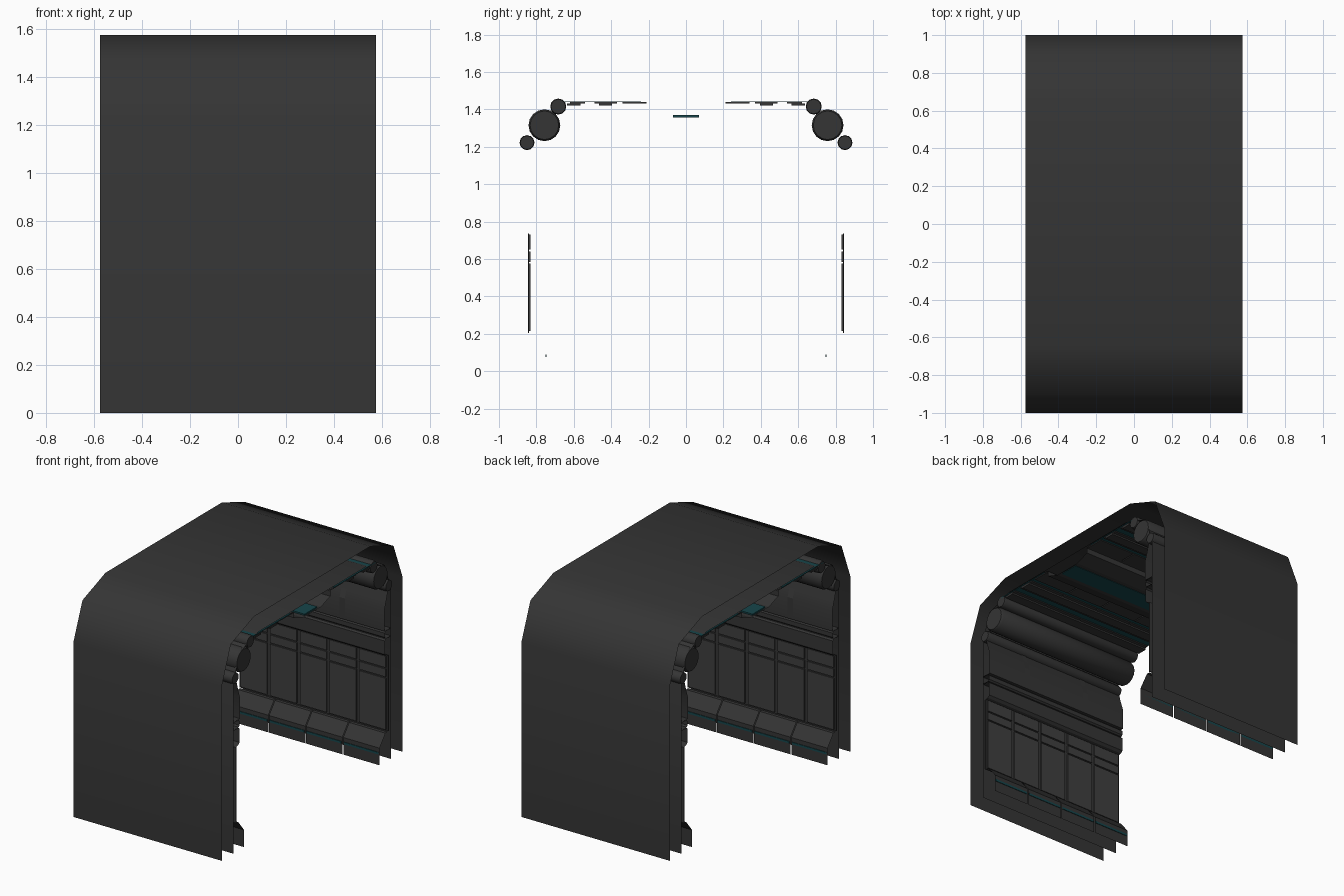
import bpy, bmesh, math

if "Cube" in bpy.data.objects:
    bpy.data.objects.remove(bpy.data.objects["Cube"])

HALF = 0.575


def material(name, rgb):
    m = bpy.data.materials.new(name)
    m.diffuse_color = (*rgb, 1)
    m.use_nodes = True
    m.node_tree.nodes["Principled BSDF"].inputs["Base Color"].default_value = m.diffuse_color
    return m


DARK = material("dark_grey", (0.035, 0.035, 0.035))
PANEL = material("panel_grey", (0.05, 0.05, 0.05))
TEAL = material("dark_teal", (0.008, 0.06, 0.07))


def finish(name, bm, mat, smooth=None):
    me = bpy.data.meshes.new(name)
    bm.to_mesh(me)
    bm.free()
    me.materials.append(mat)
    ob = bpy.data.objects.new(name, me)
    bpy.context.collection.objects.link(ob)
    if smooth:
        bpy.context.view_layer.objects.active = ob
        bpy.ops.object.select_all(action='DESELECT')
        ob.select_set(True)
        bpy.ops.object.shade_smooth_by_angle(angle=math.radians(smooth))
    return ob


def sheet(name, pts, x0=-HALF, x1=HALF, mat=DARK, side=1, smooth=None):
    """Open (y, z) profile swept along x."""
    bm = bmesh.new()
    a = [bm.verts.new((x0, y * side, z)) for y, z in pts]
    b = [bm.verts.new((x1, y * side, z)) for y, z in pts]
    for i in range(len(pts) - 1):
        f = bm.faces.new((a[i], b[i], b[i + 1], a[i + 1]))
        if side > 0:
            f.normal_flip()
    return finish(name, bm, mat, smooth)


def box(name, x0, x1, y0, y1, z0, z1, mat=DARK, side=1):
    bm = bmesh.new()
    bmesh.ops.create_cube(bm, size=1)
    for v in bm.verts:
        v.co = ((x0 + x1) / 2 + v.co.x * (x1 - x0),
                side * (y0 + y1) / 2 + v.co.y * (y1 - y0),
                (z0 + z1) / 2 + v.co.z * (z1 - z0))
    return finish(name, bm, mat)


def pipe(name, y, z, r, side, sides=16):
    """Rod along x with slightly chamfered ends."""
    bm = bmesh.new()
    rings = []
    for x, k in ((-HALF, .9), (-HALF + .015, 1), (HALF - .015, 1), (HALF, .9)):
        rings.append([bm.verts.new((x, side * y + r * k * math.cos(t), z + r * k * math.sin(t)))
                      for t in (2 * math.pi * i / sides for i in range(sides))])
    for p, q in zip(rings, rings[1:]):
        for i in range(sides):
            j = (i + 1) % sides
            bm.faces.new((p[i], p[j], q[j], q[i]))
    bm.faces.new(rings[0])
    bm.faces.new(rings[-1])
    bmesh.ops.recalc_face_normals(bm, faces=bm.faces)
    return finish(name, bm, DARK, 30)


def arch(half):
    return [(-y, z) for y, z in half] + [(y, z) for y, z in reversed(half)]


# Outer shell and the inner lining sheet
sheet("outer_shell", arch([(1, 0), (1, 1.225), (.9, 1.48), (.645, 1.575)]), smooth=60)
sheet("inner_lining", arch([(.87, 0), (.87, 1.2), (.80, 1.385), (.60, 1.45)]), smooth=60)

for s, tag in ((-1, "front"), (1, "back")):
    # Skirting, four panels long, with teal light strips
    w = 2 * HALF / 4
    for i in range(4):
        x = -HALF + i * w
        sheet(f"{tag}_skirting_{i}", [(.75, 0), (.75, .12), (.815, .2), (.84, .2)],
              x + .003, x + w - .003, DARK, s)
        box(f"{tag}_skirting_light_{i}", x + .01, x + w - .01, .746, .75, .075, .09, TEAL, s)

    # Wall panels, five bays of three plates on a backing plate
    box(f"{tag}_wall_backing", -HALF, HALF, .839, .846, .205, .735, DARK, s)
    w = 2 * HALF / 5
    for i in range(5):
        x = -HALF + i * w
        for j, (z0, z1) in enumerate(((.215, .575), (.585, .64), (.65, .73))):
            box(f"{tag}_wall_panel_{i}_{j}", x + .012, x + w - .012, .831, .839, z0, z1, PANEL, s)

    # Dado trims with the groove between them
    sheet(f"{tag}_lower_trim", [(.84, .735), (.82, .74), (.805, .755), (.805, .85),
                                (.815, .86), (.865, .86)], side=s)
    sheet(f"{tag}_middle_trim", [(.865, .865), (.815, .865), (.805, .875),
                                 (.805, .905), (.815, .915), (.865, .915)], side=s)
    # Upper wall and its raised ribs
    sheet(f"{tag}_upper_wall", [(.865, .92), (.80, .92), (.80, 1.07), (.82, 1.13),
                                (.84, 1.2)], side=s, smooth=40)
    for k, x in enumerate((-.25, .25)):
        sheet(f"{tag}_upper_rib_{k}", [(.796, .925), (.796, 1.07), (.816, 1.13), (.836, 1.2)],
              x - .02, x + .02, DARK, s)

    # Three corner pipes
    pipe(f"{tag}_small_pipe_low", .85, 1.222, .04, s, 12)
    pipe(f"{tag}_large_pipe", .757, 1.315, .085, s)
    pipe(f"{tag}_small_pipe_high", .683, 1.415, .043, s, 12)

    # Ceiling: teal slab showing between dark plates, with hanging rails
    box(f"{tag}_ceiling_light", -HALF, HALF, .24, .70, 1.438, 1.443, TEAL, s)
    w = 2 * HALF / 4
    for i in range(4):
        x = -HALF + i * w
        for j, (y0, y1) in enumerate(((.21, .34), (.37, .49), (.54, .62), (.66, .70))):
            box(f"{tag}_ceiling_plate_{i}_{j}", x + .004, x + w - .004, y0, y1, 1.431, 1.438, DARK, s)
    for j, y in enumerate((.43, .60)):
        box(f"{tag}_ceiling_rail_{j}", -HALF, HALF, y - .035, y + .035, 1.42, 1.432, DARK, s)

# Dropped centre tray and its light
sheet("ceiling_tray", arch([(.24, 1.44), (.2, 1.432), (.2, 1.395), (.1, 1.36)]))
box("centre_light", -HALF + .01, HALF - .01, -.07, .07, 1.357, 1.37, TEAL)
